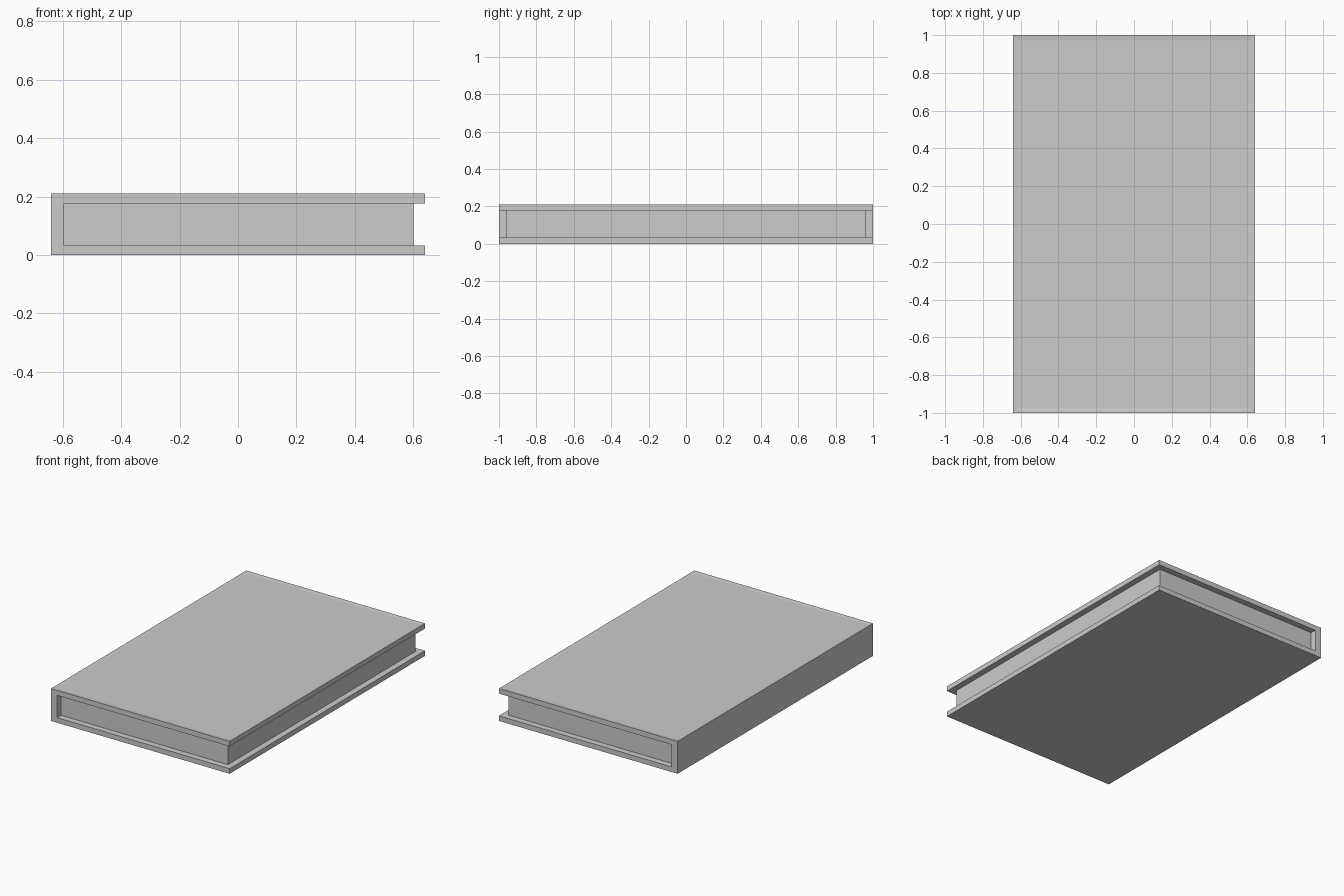
import bpy, bmesh

cube = bpy.data.objects.get("Cube")
if cube:
    bpy.data.objects.remove(cube, do_unlink=True)

WIDTH, LENGTH, HEIGHT = 1.28, 2.0, 0.21
BOARD, SPINE, INSET = 0.033, 0.045, 0.04
X, Y = WIDTH / 2, LENGTH / 2

grey = bpy.data.materials.new("plain grey")
grey.use_nodes = True
colour = (0.6, 0.6, 0.6, 1)
grey.diffuse_color = colour
grey.node_tree.nodes["Principled BSDF"].inputs["Base Color"].default_value = colour


def extrude_profile(name, profile, half_length):
    """Sweep an x-z outline along y."""
    bm = bmesh.new()
    face = bm.faces.new([bm.verts.new((x, -half_length, z)) for x, z in profile])
    result = bmesh.ops.extrude_face_region(bm, geom=[face])
    verts = [v for v in result["geom"] if isinstance(v, bmesh.types.BMVert)]
    bmesh.ops.translate(bm, verts=verts, vec=(0, 2 * half_length, 0))
    bmesh.ops.recalc_face_normals(bm, faces=bm.faces)
    return bm


def finish(name, bm):
    mesh = bpy.data.meshes.new(name)
    bm.to_mesh(mesh)
    bm.free()
    mesh.materials.append(grey)
    obj = bpy.data.objects.new(name, mesh)
    bpy.context.collection.objects.link(obj)


# Cover: two boards joined by the spine, in one C-shaped outline
inner = SPINE - X
cover = extrude_profile("book_cover", [
    (-X, 0), (X, 0), (X, BOARD), (inner, BOARD),
    (inner, HEIGHT - BOARD), (X, HEIGHT - BOARD), (X, HEIGHT), (-X, HEIGHT)], Y)

# Very shallow framed panel on the front board
top = [f for f in cover.faces if f.calc_center_median().z > HEIGHT - 0.001]
bmesh.ops.inset_region(cover, faces=top, thickness=INSET, depth=0)
bmesh.ops.translate(cover, verts=top[0].verts, vec=(0, 0, -0.003))
finish("book_cover", cover)

# Page block set back from the three open edges
fore_edge = X - INSET
pages = extrude_profile("page_block", [
    (inner, BOARD), (fore_edge, BOARD),
    (fore_edge, HEIGHT - BOARD), (inner, HEIGHT - BOARD)], Y - INSET)
finish("page_block", pages)
